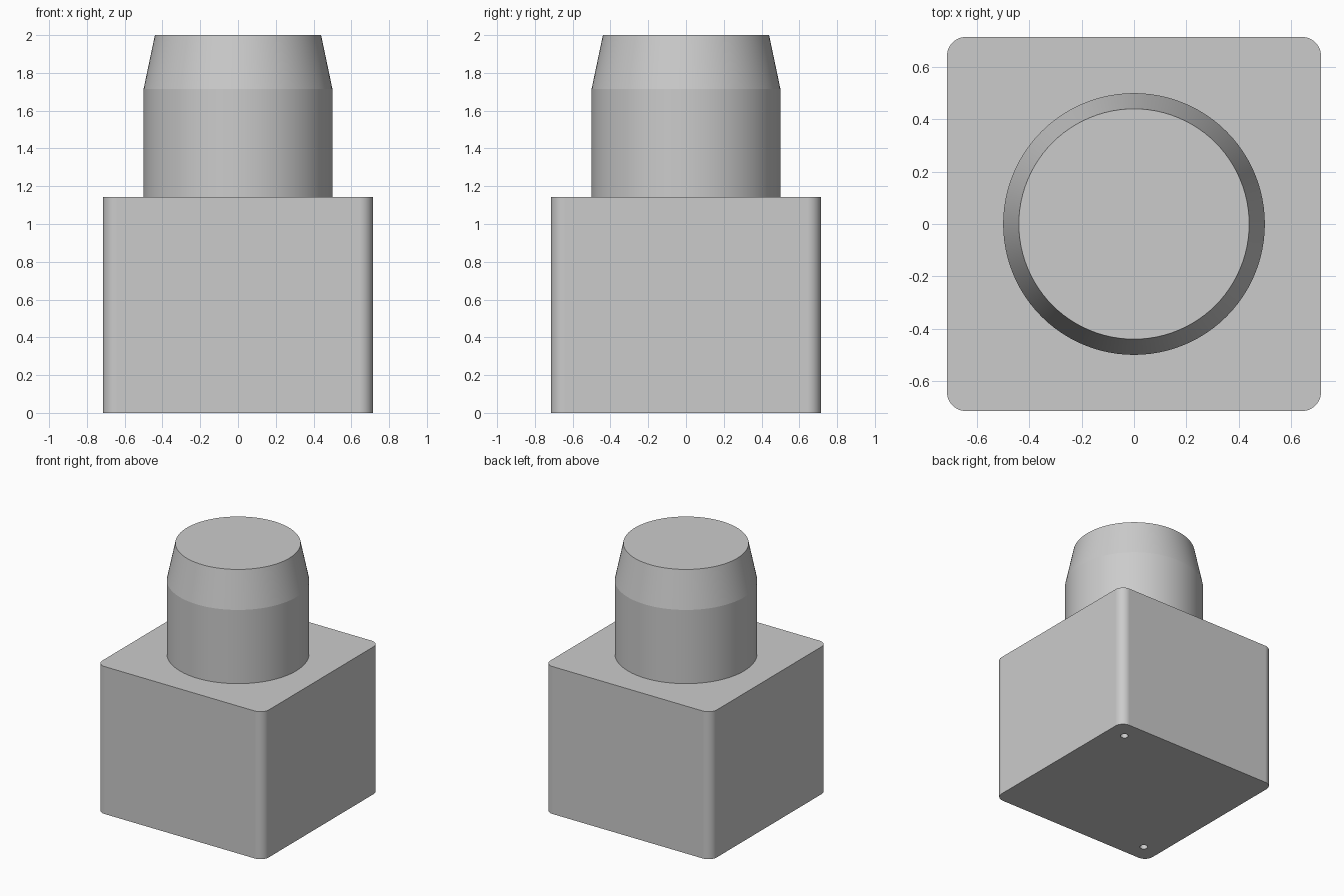
import bpy
import bmesh
from math import cos, sin, pi, radians

if "Cube" in bpy.data.objects:
    bpy.data.objects.remove(bpy.data.objects["Cube"])

UNIT = 1 / 7                      # design unit: the whole part is 14 units tall
HALF, BLOCK_H = 5 * UNIT, 8 * UNIT
CORNER_R = 0.5 * UNIT
HOLE_R, HOLE_DEPTH, HOLE_POS = 0.2 * UNIT, 1.5 * UNIT, 4 * UNIT

grey = bpy.data.materials.new("plain grey")
grey.use_nodes = True
grey.diffuse_color = (0.6, 0.6, 0.6, 1)
grey.node_tree.nodes["Principled BSDF"].inputs["Base Color"].default_value = (0.6, 0.6, 0.6, 1)


def make_object(name, bm):
    bmesh.ops.recalc_face_normals(bm, faces=bm.faces)
    mesh = bpy.data.meshes.new(name)
    bm.to_mesh(mesh)
    bm.free()
    mesh.materials.append(grey)
    obj = bpy.data.objects.new(name, mesh)
    bpy.context.collection.objects.link(obj)
    return obj


def select_only(obj):
    bpy.ops.object.select_all(action='DESELECT')
    obj.select_set(True)
    bpy.context.view_layer.objects.active = obj


def shade(obj, angle):
    select_only(obj)
    bpy.ops.object.shade_smooth_by_angle(angle=radians(angle))


# Square block with rounded upright edges
bm = bmesh.new()
bmesh.ops.create_cube(bm, size=1)
for v in bm.verts:
    v.co = (v.co.x * 2 * HALF, v.co.y * 2 * HALF, (v.co.z + 0.5) * BLOCK_H)
upright = [e for e in bm.edges if abs(e.verts[0].co.z - e.verts[1].co.z) > 0.1]
bmesh.ops.bevel(bm, geom=upright, offset=CORNER_R, segments=10, profile=0.5, affect='EDGES')
block = make_object("block", bm)

# Two blind pin holes in the underside, on one diagonal
for side in (1, -1):
    bm = bmesh.new()
    bmesh.ops.create_cone(bm, cap_ends=True, segments=32, radius1=HOLE_R,
                          radius2=HOLE_R, depth=2 * HOLE_DEPTH)
    bmesh.ops.translate(bm, verts=bm.verts, vec=(side * HOLE_POS, side * HOLE_POS, 0))
    cutter = make_object("pin_hole_cutter", bm)
    cutter.hide_render = True
    cut = block.modifiers.new("pin_hole", 'BOOLEAN')
    cut.operation, cut.solver, cut.object = 'DIFFERENCE', 'EXACT', cutter
    select_only(block)
    bpy.ops.object.modifier_apply(modifier=cut.name)
    bpy.data.objects.remove(cutter)

shade(block, 30)
weighted = block.modifiers.new("flat_sides", 'WEIGHTED_NORMAL')
weighted.keep_sharp = True

# Round post with a tapered tip, as stacked rings
SEGMENTS = 96
profile = [(0.5, BLOCK_H), (0.5, 12 * UNIT), (0.44, 2.0)]
bm = bmesh.new()
rings = [[bm.verts.new((r * cos(2 * pi * i / SEGMENTS), r * sin(2 * pi * i / SEGMENTS), z))
          for i in range(SEGMENTS)] for r, z in profile]
for low, high in zip(rings, rings[1:]):
    for i in range(SEGMENTS):
        j = (i + 1) % SEGMENTS
        bm.faces.new((low[i], low[j], high[j], high[i]))
bm.faces.new(rings[-1])
post = make_object("post", bm)
shade(post, 8)
